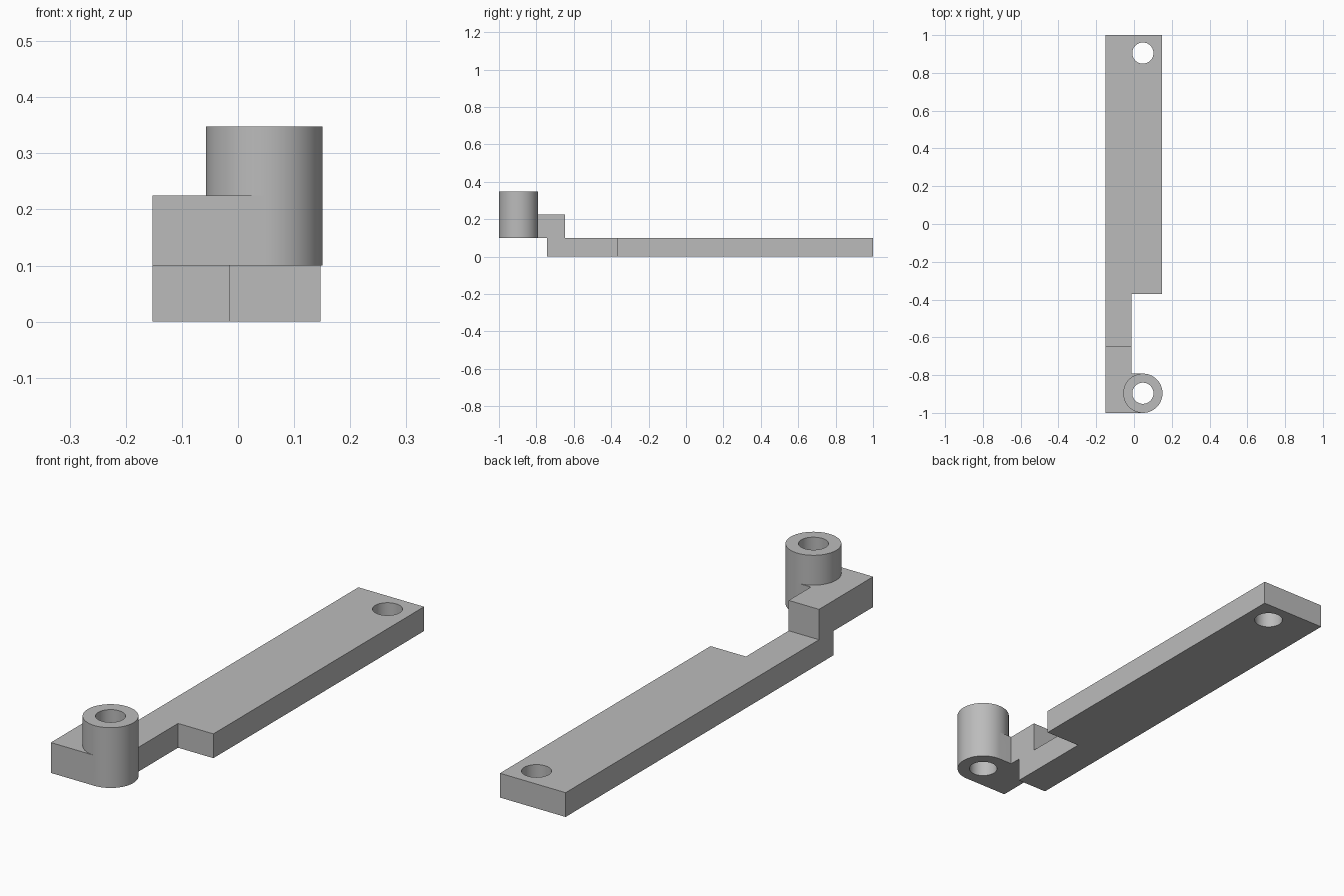
import bpy, bmesh, math

cube = bpy.data.objects.get("Cube")
if cube:
    bpy.data.objects.remove(cube, do_unlink=True)

grey = bpy.data.materials.new("plain grey")
grey.use_nodes = True
colour = (0.5, 0.5, 0.5, 1)
grey.diffuse_color = colour
grey.node_tree.nodes["Principled BSDF"].inputs["Base Color"].default_value = colour

# Shared dimensions
LEFT, NECK, RIGHT = -0.152, -0.014, 0.147
AXIS, BOSS_Y, HOLE_Y = 0.047, -0.896, 0.905
BOSS_R, HOLE_R = 0.104, 0.056
PLATE_TOP, STEP_TOP, BOSS_TOP = 0.1, 0.225, 0.348


def prism(name, outline, bottom, top):
    """Extrude a flat outline upward into a solid."""
    bm = bmesh.new()
    face = bm.faces.new([bm.verts.new((x, y, bottom)) for x, y in outline])
    out = bmesh.ops.extrude_face_region(bm, geom=[face])
    moved = [v for v in out["geom"] if isinstance(v, bmesh.types.BMVert)]
    bmesh.ops.translate(bm, verts=moved, vec=(0, 0, top - bottom))
    bmesh.ops.recalc_face_normals(bm, faces=bm.faces)
    mesh = bpy.data.meshes.new(name)
    bm.to_mesh(mesh)
    bm.free()
    mesh.materials.append(grey)
    obj = bpy.data.objects.new(name, mesh)
    bpy.context.collection.objects.link(obj)
    return obj


def circle(x, y, radius, sides=64):
    angles = [math.tau * i / sides for i in range(sides)]
    return [(x + radius * math.cos(a), y + radius * math.sin(a)) for a in angles]


def combine(target, tool, operation):
    """Apply a boolean and discard the tool."""
    tool.hide_render = True
    mod = target.modifiers.new(operation.lower(), "BOOLEAN")
    mod.operation, mod.object, mod.solver = operation, tool, "EXACT"
    bpy.context.view_layer.objects.active = target
    bpy.ops.object.modifier_apply(modifier=mod.name)
    bpy.data.objects.remove(tool, do_unlink=True)


# Long flat plate with a narrowed neck
arm = prism("lever_arm", [(LEFT, -0.743), (NECK, -0.743), (NECK, -0.37),
                          (RIGHT, -0.37), (RIGHT, 1), (LEFT, 1)], 0, PLATE_TOP)

# Raised step with a web running tangent to the boss
front, back = BOSS_Y - BOSS_R, BOSS_Y + BOSS_R
step = prism("raised_step", [(LEFT, front), (AXIS, front), (AXIS, back),
                             (NECK, back), (NECK, -0.648), (LEFT, -0.648)],
             PLATE_TOP, STEP_TOP)

# Upright round boss
boss = prism("boss", circle(AXIS, BOSS_Y, BOSS_R), PLATE_TOP, BOSS_TOP)
combine(step, boss, "UNION")
combine(arm, step, "UNION")

# Through holes in the boss and at the far end
for y in (BOSS_Y, HOLE_Y):
    combine(arm, prism("hole_cutter", circle(AXIS, y, HOLE_R), -1, 1), "DIFFERENCE")

# Smooth round walls, sharp edges elsewhere
bpy.ops.object.select_all(action="DESELECT")
arm.select_set(True)
bpy.context.view_layer.objects.active = arm
bpy.ops.object.shade_smooth_by_angle(angle=math.radians(30))
